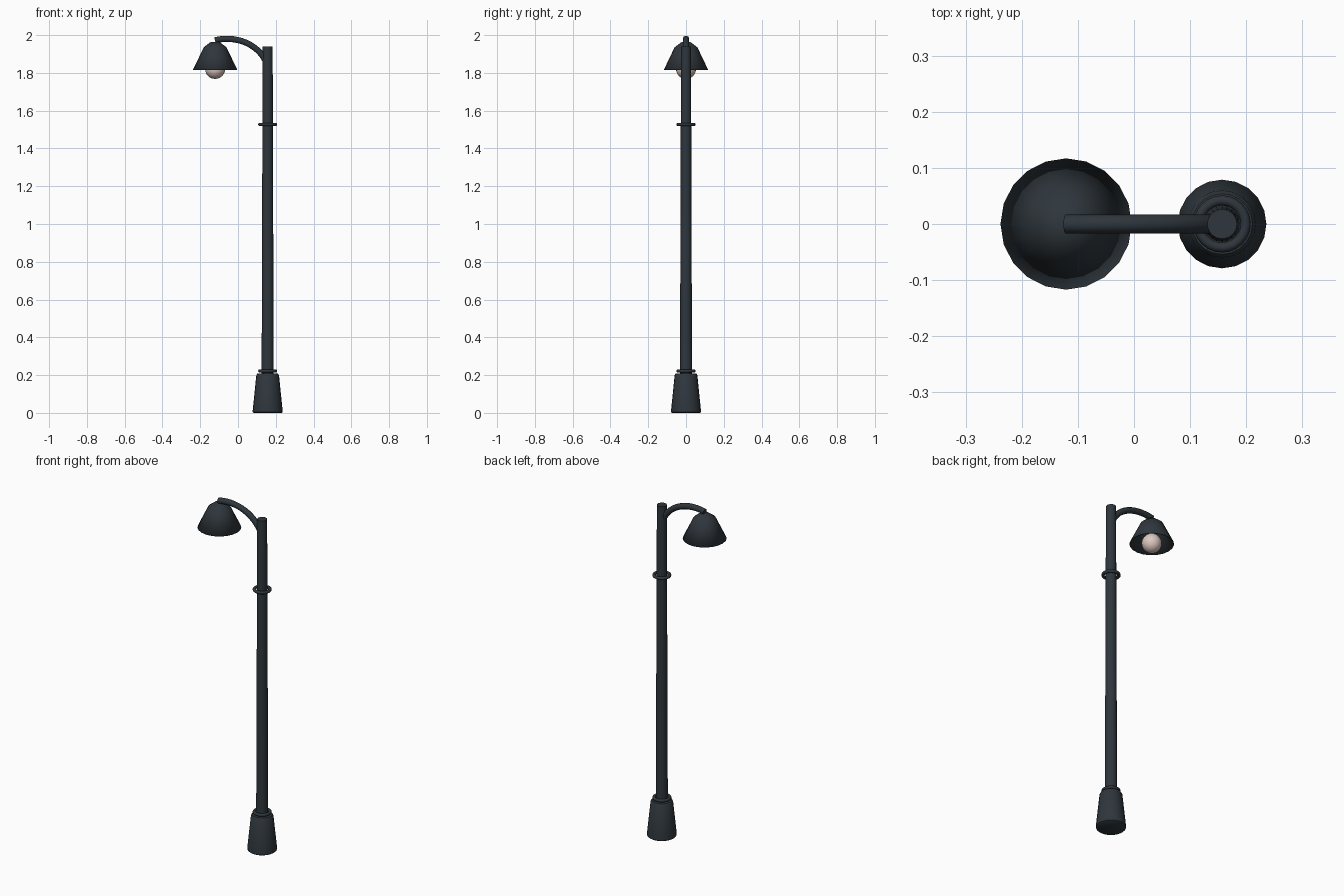
import bpy, math

if "Cube" in bpy.data.objects:
    bpy.data.objects.remove(bpy.data.objects["Cube"])

def material(name, rgb):
    m = bpy.data.materials.new(name)
    m.diffuse_color = (*rgb, 1)
    m.use_nodes = True
    m.node_tree.nodes["Principled BSDF"].inputs["Base Color"].default_value = m.diffuse_color
    return m

iron = material("dark_iron", (0.028, 0.037, 0.045))
glow = material("warm_glass", (0.72, 0.58, 0.53))
POLE_X, LAMP_X, SIDES = 0.157, -0.121, 20

def finish(ob, name, mat, angle=50):
    ob.name = name
    ob.data.materials.clear()
    ob.data.materials.append(mat)
    bpy.ops.object.select_all(action='DESELECT')
    ob.select_set(True)
    bpy.context.view_layer.objects.active = ob
    bpy.ops.object.shade_smooth_by_angle(angle=math.radians(angle))
    return ob

def lathe(name, profile, x, mat, cap_bottom=True, cap_top=True, n=SIDES):
    """Spin an (r, z) profile, listed bottom to top, round a vertical axis."""
    verts = [(x + r * math.cos(2 * math.pi * i / n), r * math.sin(2 * math.pi * i / n), z)
             for r, z in profile for i in range(n)]
    faces = [(k * n + i, k * n + (i + 1) % n, (k + 1) * n + (i + 1) % n, (k + 1) * n + i)
             for k in range(len(profile) - 1) for i in range(n)]
    if cap_bottom:
        faces.append(tuple(reversed(range(n))))
    if cap_top:
        faces.append(tuple(range((len(profile) - 1) * n, len(profile) * n)))
    me = bpy.data.meshes.new(name)
    me.from_pydata(verts, [], faces)
    ob = bpy.data.objects.new(name, me)
    bpy.context.collection.objects.link(ob)
    return finish(ob, name, mat)

# Flared foot and tapered pole
lathe("base", [(0.074, 0), (0.079, 0.004), (0.079, 0.014), (0.060, 0.200), (0.054, 0.209)], POLE_X, iron)
lathe("pole", [(0.032, 0.19), (0.0265, 1.94)], POLE_X, iron)

# Collars round the pole
for name, z in (("lower_collar", 0.222), ("upper_collar", 1.527)):
    bpy.ops.mesh.primitive_torus_add(location=(POLE_X, 0, z), major_radius=0.042, minor_radius=0.009,
                                     major_segments=24, minor_segments=10)
    finish(bpy.context.object, name, iron, 60)

# Curved arm
cu = bpy.data.curves.new("arm", 'CURVE')
cu.dimensions = '3D'
cu.bevel_depth, cu.bevel_resolution, cu.use_fill_caps = 0.017, 3, True
cu.resolution_u = 14
sp = cu.splines.new('BEZIER')
sp.bezier_points.add(1)
a, b = sp.bezier_points
a.co, a.handle_left, a.handle_right = (-0.122, 0, 1.973), (-0.2, 0, 1.955), (-0.005, 0, 2.000)
b.co, b.handle_left, b.handle_right = (0.152, 0, 1.850), (0.112, 0, 1.950), (0.17, 0, 1.80)
arm = bpy.data.objects.new("arm", cu)
bpy.context.collection.objects.link(arm)
bpy.ops.object.select_all(action='DESELECT')
arm.select_set(True)
bpy.context.view_layer.objects.active = arm
bpy.ops.object.convert(target='MESH')
finish(bpy.context.object, "arm", iron)

# Hollow shade, open underneath
shade = lathe("shade", [(0.117, 1.817), (0.060, 1.936), (0.024, 1.963)], LAMP_X, iron, cap_bottom=False)
mod = shade.modifiers.new("thickness", 'SOLIDIFY')
mod.thickness, mod.offset = 0.004, -1

# Bulb
bpy.ops.mesh.primitive_uv_sphere_add(segments=20, ring_count=12, radius=0.053, location=(LAMP_X, 0, 1.821))
finish(bpy.context.object, "bulb", glow)
